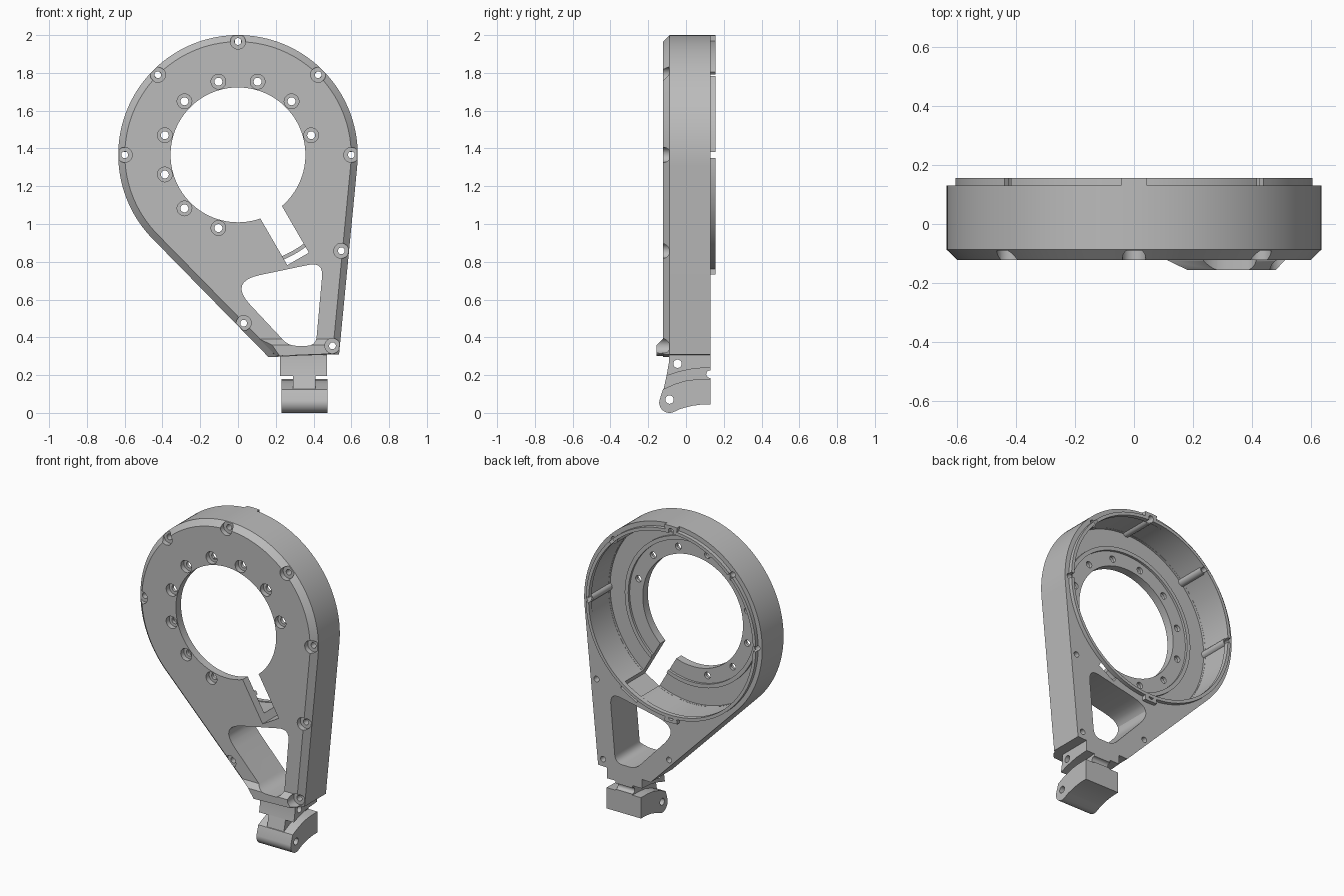
import bpy, bmesh
from math import sin, cos, pi, radians, atan2, acos, hypot
from mathutils import Vector

cube = bpy.data.objects.get("Cube")
if cube:
    bpy.data.objects.remove(cube, do_unlink=True)

grey = bpy.data.materials.new("plain grey")
grey.use_nodes = True
grey.diffuse_color = (0.5, 0.5, 0.5, 1)
grey.node_tree.nodes["Principled BSDF"].inputs["Base Color"].default_value = (0.5, 0.5, 0.5, 1)

CZ, R = 1.366, 0.634        # ring centre height and outer radius
FRONT, BACK = -0.122, 0.13  # depth of the main body


def loft(name, loops, closed=False):
    """Skin matching loops of points into a closed solid."""
    bm = bmesh.new()
    rings = [[bm.verts.new(p) for p in loop] for loop in loops]
    n = len(rings[0])
    pairs = list(zip(rings, rings[1:]))
    if closed:
        pairs.append((rings[-1], rings[0]))
    else:
        bm.faces.new(rings[0])
        bm.faces.new(rings[-1])
    for a, b in pairs:
        for i in range(n):
            j = (i + 1) % n
            bm.faces.new((a[i], a[j], b[j], b[i]))
    bmesh.ops.recalc_face_normals(bm, faces=bm.faces)
    mesh = bpy.data.meshes.new(name)
    bm.to_mesh(mesh)
    bm.free()
    mesh.materials.append(grey)
    ob = bpy.data.objects.new(name, mesh)
    bpy.context.collection.objects.link(ob)
    return ob


def plate(name, pts, lo, hi):
    """Extrude an x/z outline along y."""
    return loft(name, [[(x, y, z) for x, z in pts] for y in (lo, hi)])


def side_plate(name, pts, lo, hi):
    """Extrude a y/z outline along x."""
    return loft(name, [[(x, y, z) for y, z in pts] for x in (lo, hi)])


def disc(cx, cz, r, n=24):
    turns = [2 * pi * (i + 0.3) / n for i in range(n)]
    return [(cx + r * cos(a), cz + r * sin(a)) for a in turns]


def polar(r, deg):
    return r * cos(radians(deg)), CZ + r * sin(radians(deg))


def sector(name, r0, r1, y0, y1, a0=0, a1=360):
    """Square-section arc about the ring centre."""
    full = a1 - a0 >= 360
    n = max(2, int((a1 - a0) / 3))
    loops = []
    for i in range(n if full else n + 1):
        a = a0 + (a1 - a0) * i / n
        loops.append([(polar(r, a)[0], y, polar(r, a)[1])
                      for r, y in ((r0, y0), (r1, y0), (r1, y1), (r0, y1))])
    return loft(name, loops, full)


def combine(ob, tool, operation="DIFFERENCE"):
    mod = ob.modifiers.new("combine", "BOOLEAN")
    mod.operation, mod.solver, mod.object = operation, "EXACT", tool
    bpy.context.view_layer.update()
    mesh = bpy.data.meshes.new_from_object(ob.evaluated_get(bpy.context.evaluated_depsgraph_get()))
    ob.modifiers.clear()
    ob.data = mesh
    bpy.data.objects.remove(tool, do_unlink=True)


def screw_hole(ob, x, z, wide, narrow):
    """Counterbored hole cut right through from the front."""
    steps = ((-0.3, wide), (-0.09, wide), (-0.09, narrow), (0.3, narrow))
    combine(ob, loft("cut", [[(px, y, pz) for px, pz in disc(x, z, r)] for y, r in steps]))


def rounded(corners):
    """Round each (x, z, trim) corner with a small curve."""
    out = []
    for i, (x, z, t) in enumerate(corners):
        c = Vector((x, z))
        p = c + (Vector(corners[i - 1][:2]) - c).normalized() * t
        q = c + (Vector(corners[(i + 1) % len(corners)][:2]) - c).normalized() * t
        for k in range(9):
            u = k / 8
            out.append(tuple(p * (1 - u) ** 2 + c * 2 * u * (1 - u) + q * u * u))
    return out


# Teardrop body with a chamfered front edge
def tangent(x, z, side):
    dx, dz = x, z - CZ
    return atan2(dz, dx) + side * acos(R / hypot(dx, dz))


start, end = tangent(0.535, 0.31, 1), tangent(0.16, 0.297, -1) + 2 * pi


def outline(y, inset):
    arc = [start + (end - start) * i / 96 for i in range(97)]
    pts = [((R - inset) * cos(a), y, CZ + (R - inset) * sin(a)) for a in arc]
    return pts + [(0.16 + inset * 1.4, y, 0.297), (0.535 - inset, y, 0.31)]


body = loft("body", [outline(BACK, 0), outline(-0.087, 0), outline(FRONT, 0.035)])

# Raised lip across the bottom of the front
lip = loft("lip", [
    [(x, -0.10, z) for x, z in ((0.10, 0.40), (0.515, 0.40), (0.515, 0.312), (0.20, 0.302))],
    [(x, -0.124, z) for x, z in ((0.115, 0.39), (0.51, 0.39), (0.51, 0.312), (0.20, 0.302))],
    [(x, -0.155, z) for x, z in ((0.18, 0.36), (0.485, 0.36), (0.48, 0.312), (0.22, 0.302))]])
combine(body, lip, "UNION")

# Cavity open at the back, with a low rib round the bore flange
combine(body, plate("cut", disc(0, CZ, 0.59, 120), -0.055, 0.3))
combine(body, sector("cut", 0.475, 0.589, -0.07, 0.0))
combine(body, plate("cut", disc(0, CZ, 0.45, 120), -0.07, 0.0))
combine(body, plate("cut", disc(0, CZ, 0.357, 96), -0.3, 0.3))

# Screw bosses on the cavity wall
boss_angles = (0, 45, 90, 135, 180)
for a in boss_angles:
    combine(body, plate("boss", disc(*polar(0.6, a), 0.026), -0.08, BACK - 0.002), "UNION")

# Cable slot running out from the bore
d = Vector((cos(radians(-60)), sin(radians(-60))))
s = Vector((-d.y, d.x)) * 0.066
c = Vector((0, CZ))
slot = [c + d * 0.3 - s, c + d * 0.636 - s, c + d * 0.636 + s, c + d * 0.3 + s]
combine(body, plate("cut", [tuple(p) for p in slot], -0.31, 0.31))

# Rounded window through the arm
window = rounded([(-0.05, 0.695, 0.17), (0.452, 0.80, 0.08), (0.412, 0.355, 0.05), (0.268, 0.355, 0.045)])
combine(body, plate("cut", window, -0.31, 0.31))

# Counterbored screw holes: outer edge, then round the bore
outer = [polar(0.6, a) for a in boss_angles] + [(0.547, 0.858), (0.03, 0.475), (0.5, 0.355)]
for x, z in outer:
    screw_hole(body, x, z, 0.04, 0.018)
for k in range(9):
    screw_hole(body, *polar(0.401, 15 + 30 * k), 0.039, 0.021)

# Segmented locating rim with tabs on the back
parts = [body]
edges = (0, 45, 135, 180, 360)
for a, b in zip(edges, edges[1:]):
    if a == 45:     # the top tab interrupts this stretch
        parts.append(sector("rim_segment", 0.585, 0.605, 0.125, 0.155, a + 1.5, 88.4))
        a = 90.1
    parts.append(sector("rim_segment", 0.585, 0.605, 0.125, 0.155, a + 1.5, b - 1.5))
for a in (90, 270):
    tab = sector("rim_tab", 0.603, R, 0.125, 0.155, a - 4, a + 4)
    combine(tab, plate("cut", disc(*polar(0.6, a), 0.018), 0, 0.3))
    parts.append(tab)

# Neck block under the arm
upper = side_plate("neck", [(-0.103, 0.196), (-0.04, 0.217), (0.04, 0.234), (0.13, 0.24),
                            (0.13, 0.315), (-0.09, 0.315), (-0.09, 0.27)], 0.222, 0.47)
combine(upper, side_plate("cut", disc(-0.045, 0.26, 0.022), 0, 1))
web = side_plate("neck_web", [(-0.12, 0.12), (0.13, 0.15), (0.13, 0.26), (-0.10, 0.21)], 0.29, 0.41)
combine(web, side_plate("cut", disc(0.127, 0.205, 0.02), 0, 1))

# Curved hinge foot with a pin hole
nose = [(-0.087 + 0.055 * cos(radians(a)), 0.055 + 0.055 * sin(radians(a))) for a in range(170, 291, 12)]
foot = side_plate("hinge_foot", nose + [(-0.03, 0.021), (0.03, 0.037), (0.08, 0.044), (0.13, 0.045),
                                        (0.13, 0.179), (0.06, 0.178), (0, 0.171), (-0.06, 0.153),
                                        (-0.122, 0.125)], 0.23, 0.475)
combine(foot, side_plate("cut", disc(-0.087, 0.07, 0.022), 0, 1))
parts += [upper, web, foot]

# Smooth the curved walls and keep the edges crisp
bpy.ops.object.select_all(action="DESELECT")
for ob in parts:
    ob.select_set(True)
bpy.context.view_layer.objects.active = body
bpy.ops.object.shade_smooth_by_angle(angle=radians(25))
